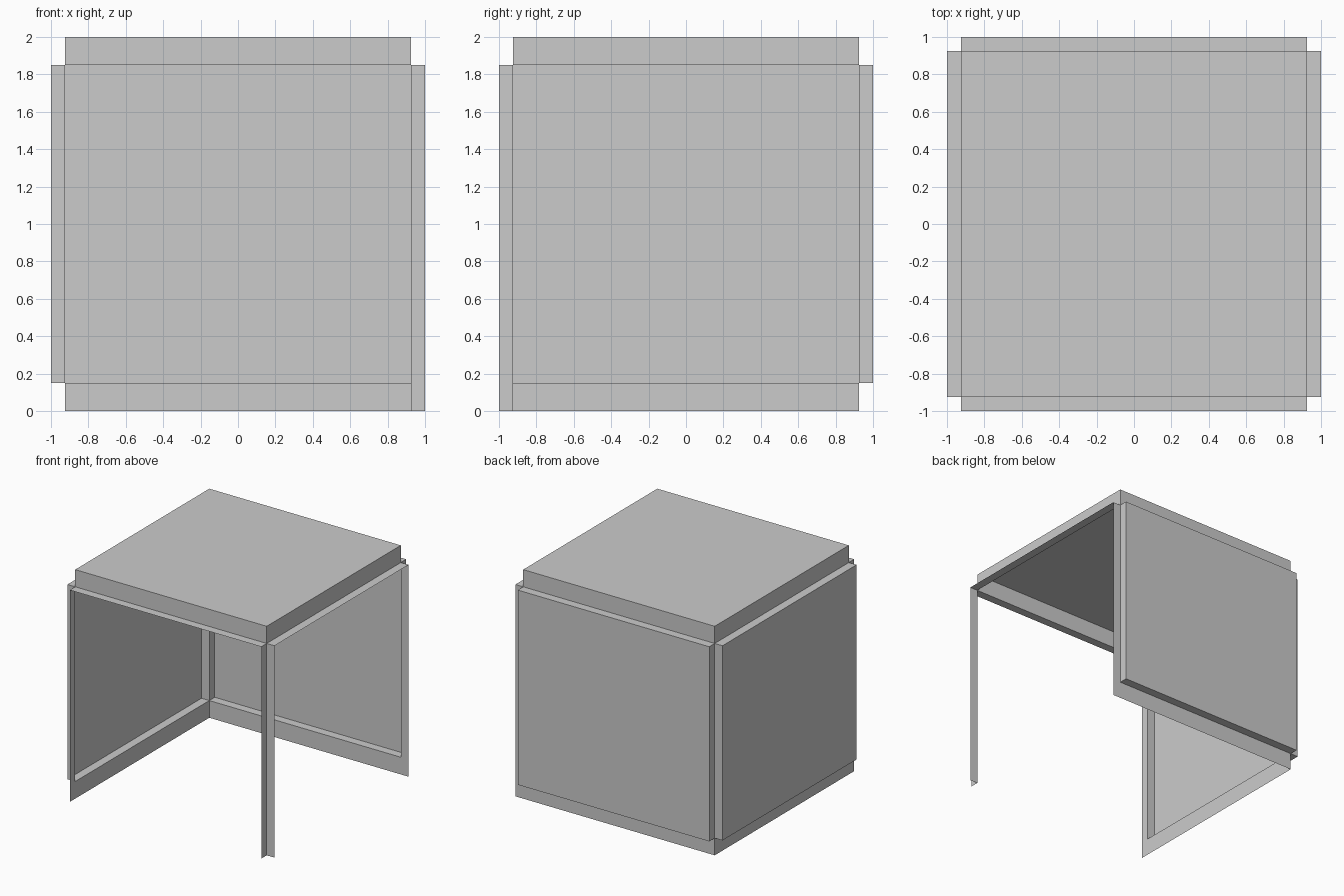
import bpy
import bmesh
from mathutils import Vector

cube = bpy.data.objects.get("Cube")
if cube:
    bpy.data.objects.remove(cube, do_unlink=True)

OUT, IN = 1.0, 0.925          # raised face and recessed frame distances
LOW, HIGH, TOP = 0.15, 1.85, 2.0

grey = bpy.data.materials.new("plain grey")
grey.use_nodes = True
grey.diffuse_color = (0.6, 0.6, 0.6, 1)
grey.node_tree.nodes["Principled BSDF"].inputs["Base Color"].default_value = (0.6, 0.6, 0.6, 1)


def finish(name, bm):
    bmesh.ops.remove_doubles(bm, verts=bm.verts, dist=0.0001)
    mesh = bpy.data.meshes.new(name)
    bm.to_mesh(mesh)
    bm.free()
    mesh.materials.append(grey)
    bpy.context.collection.objects.link(bpy.data.objects.new(name, mesh))


def tray(name, lo, hi, outward):
    """Raised panel with four rim faces, open on its inner side."""
    bm = bmesh.new()
    bmesh.ops.create_cube(bm, size=1)
    lo, hi = Vector(lo), Vector(hi)
    for v in bm.verts:
        v.co = (lo + hi) / 2 + v.co * (hi - lo)
    bm.normal_update()
    inner = [f for f in bm.faces if f.normal.dot(Vector(outward)) < -0.5]
    bmesh.ops.delete(bm, geom=inner, context='FACES')
    finish(name, bm)


def sheets(name, *spans):
    """Flat rectangles, each spanning lo to hi with one equal coordinate."""
    bm = bmesh.new()
    for lo, hi in spans:
        flat = next(i for i in range(3) if lo[i] == hi[i])
        a, b = [i for i in range(3) if i != flat]
        corners = []
        for ends in ((lo, lo), (hi, lo), (hi, hi), (lo, hi)):
            co = Vector(lo)
            co[a], co[b] = ends[0][a], ends[1][b]
            corners.append(bm.verts.new(co))
        face = bm.faces.new(corners)
        face.normal_update()
        centre = face.calc_center_median() - Vector((0, 0, 1))
        if face.normal[flat] * centre[flat] < 0:
            face.normal_flip()
    finish(name, bm)


# Raised roof and the two closed walls
tray("roof_panel", (-IN, -IN, HIGH), (IN, IN, TOP), (0, 0, 1))
tray("back_panel", (-IN, IN, LOW), (IN, OUT, HIGH), (0, 1, 0))
tray("side_panel", (-OUT, -IN, LOW), (-IN, IN, HIGH), (-1, 0, 0))

# Ledges under the roof on the open sides
sheets("front_ledge", ((-IN, -OUT, HIGH), (IN, -IN, HIGH)))
sheets("side_ledge", ((IN, -IN, HIGH), (OUT, IN, HIGH)))

# Recessed base strips, each turning up into an edge flange
sheets("back_frame",
       ((-IN, IN, 0), (IN, IN, LOW)),
       ((IN, IN, 0), (OUT, IN, LOW)),
       ((IN, IN, LOW), (OUT, IN, HIGH)))
sheets("side_frame",
       ((-IN, -IN, 0), (-IN, IN, LOW)),
       ((-IN, -OUT, 0), (-IN, -IN, LOW)),
       ((-IN, -OUT, LOW), (-IN, -IN, HIGH)))

# Notched corner post between the two open sides
sheets("corner_post",
       ((IN, -OUT, 0), (IN, -IN, HIGH)),
       ((IN, -IN, 0), (OUT, -IN, HIGH)))
